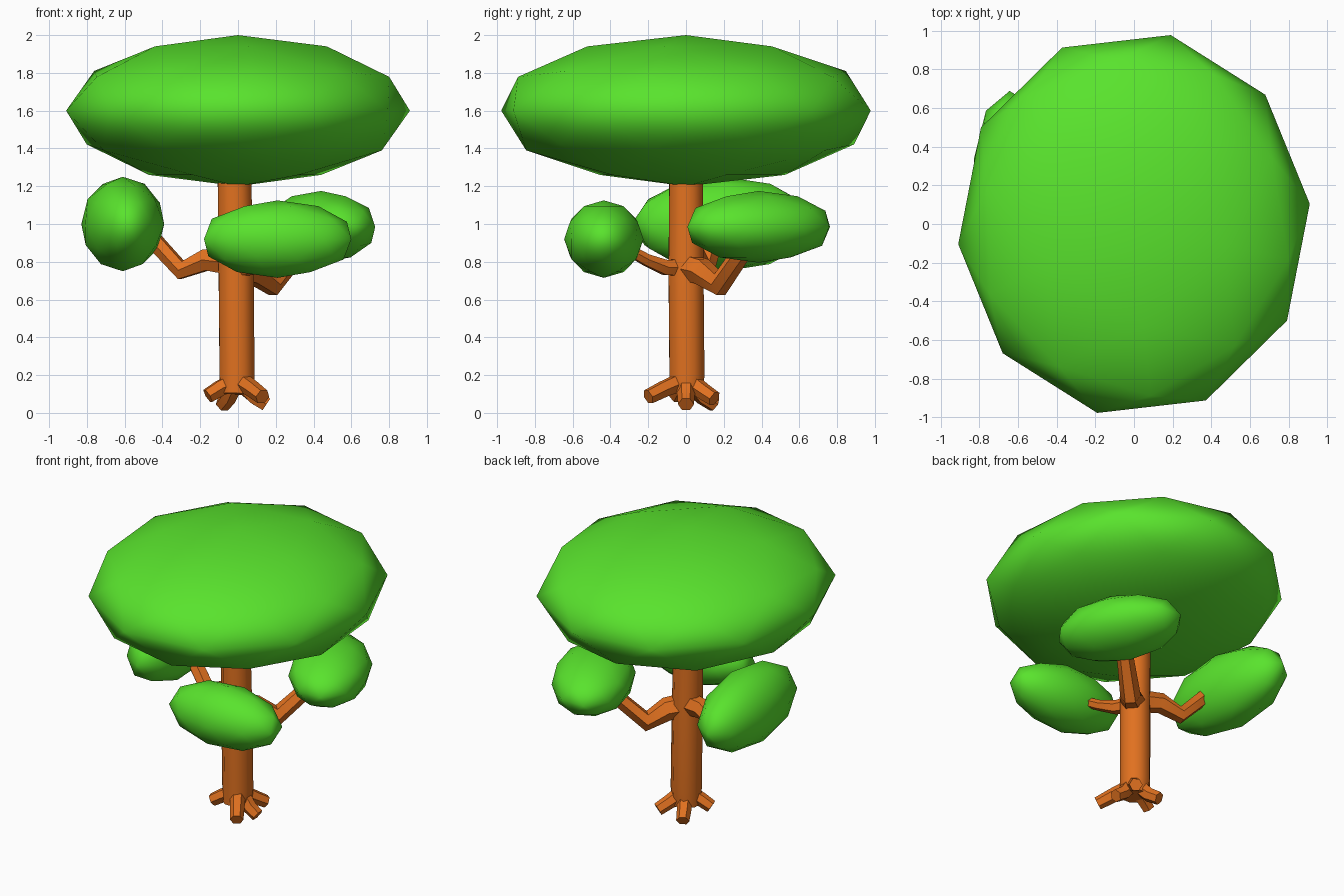
import bpy, math

if "Cube" in bpy.data.objects:
    bpy.data.objects.remove(bpy.data.objects["Cube"])


def material(name, color):
    m = bpy.data.materials.new(name)
    m.diffuse_color = (*color, 1)
    m.use_nodes = True
    m.node_tree.nodes["Principled BSDF"].inputs["Base Color"].default_value = m.diffuse_color
    return m


BARK = material("bark", (0.75, 0.165, 0.014))
LEAF = material("leaf", (0.1, 0.77, 0.026))


def foliage(name, center, radii, yaw=0, twist=0):
    """Low-poly smooth ellipsoid; twist turns the facets before scaling."""
    bpy.ops.mesh.primitive_ico_sphere_add(subdivisions=2, radius=1, rotation=(0, 0, math.radians(twist)))
    bpy.ops.object.transform_apply(location=False, rotation=True, scale=False)
    o = bpy.context.object
    o.name = name
    o.scale = radii
    o.rotation_euler = (0, 0, math.radians(yaw))
    o.location = center
    bpy.ops.object.shade_smooth()
    o.data.materials.append(LEAF)


def limb(name, points, sides=8):
    """Capped tube through (x, y, z, radius) points."""
    cu = bpy.data.curves.new(name, 'CURVE')
    cu.dimensions = '3D'
    cu.bevel_depth = 1
    cu.bevel_resolution = (sides - 4) // 2
    cu.use_fill_caps = True
    sp = cu.splines.new('POLY')
    sp.points.add(len(points) - 1)
    for p, (x, y, z, r) in zip(sp.points, points):
        p.co = (x, y, z, 1)
        p.radius = r
    o = bpy.data.objects.new(name, cu)
    bpy.context.collection.objects.link(o)
    bpy.ops.object.select_all(action='DESELECT')
    o.select_set(True)
    bpy.context.view_layer.objects.active = o
    bpy.ops.object.convert(target='MESH')
    o = bpy.context.object
    bpy.ops.object.shade_smooth_by_angle(angle=math.radians(50))
    o.data.materials.clear()
    o.data.materials.append(BARK)


# Crown and the three side clumps
foliage("crown", (0, 0, 1.6), (0.915, 1.0, 0.4), twist=-12)
foliage("front_clump", (0.21, -0.435, 0.92), (0.41, 0.21, 0.205))
foliage("left_clump", (-0.61, 0.2, 1.0), (0.22, 0.49, 0.25), yaw=4)
foliage("right_clump", (0.44, 0.385, 0.985), (0.26, 0.42, 0.19), yaw=26)

# Trunk
limb("trunk", [(-0.007, 0.0, 0.1, 0.095), (-0.005, 0.005, 0.2, 0.1),
               (-0.01, 0.0, 0.75, 0.1), (-0.02, 0.0, 1.3, 0.095)])

# Branches, each with an elbow
limb("left_branch", [(0, 0, 0.79, 0.075), (-0.17, 0.06, 0.81, 0.065),
                     (-0.3, 0.1, 0.755, 0.055), (-0.48, 0.16, 0.95, 0.05)], 6)
limb("right_branch", [(0, 0, 0.77, 0.08), (0.09, 0.08, 0.75, 0.075),
                      (0.18, 0.18, 0.68, 0.065), (0.36, 0.33, 0.9, 0.05)], 6)
limb("front_branch", [(0, 0, 0.77, 0.055), (0.06, -0.11, 0.77, 0.045),
                      (0.11, -0.21, 0.81, 0.035), (0.18, -0.37, 0.9, 0.03)], 6)

# Roots spreading from the base
tips = [(0.15, 0.0, 0.045), (0.11, 0.15, 0.075), (-0.08, 0.15, 0.045),
        (-0.16, -0.05, 0.09), (0.13, -0.2, 0.085)]
for i, (x, y, z) in enumerate(tips):
    limb(f"root_{i + 1}", [(x * 0.2, y * 0.2, 0.16, 0.05), (x * 0.6, y * 0.6, z + 0.04, 0.046),
                           (x, y, z, 0.042)], 6)
